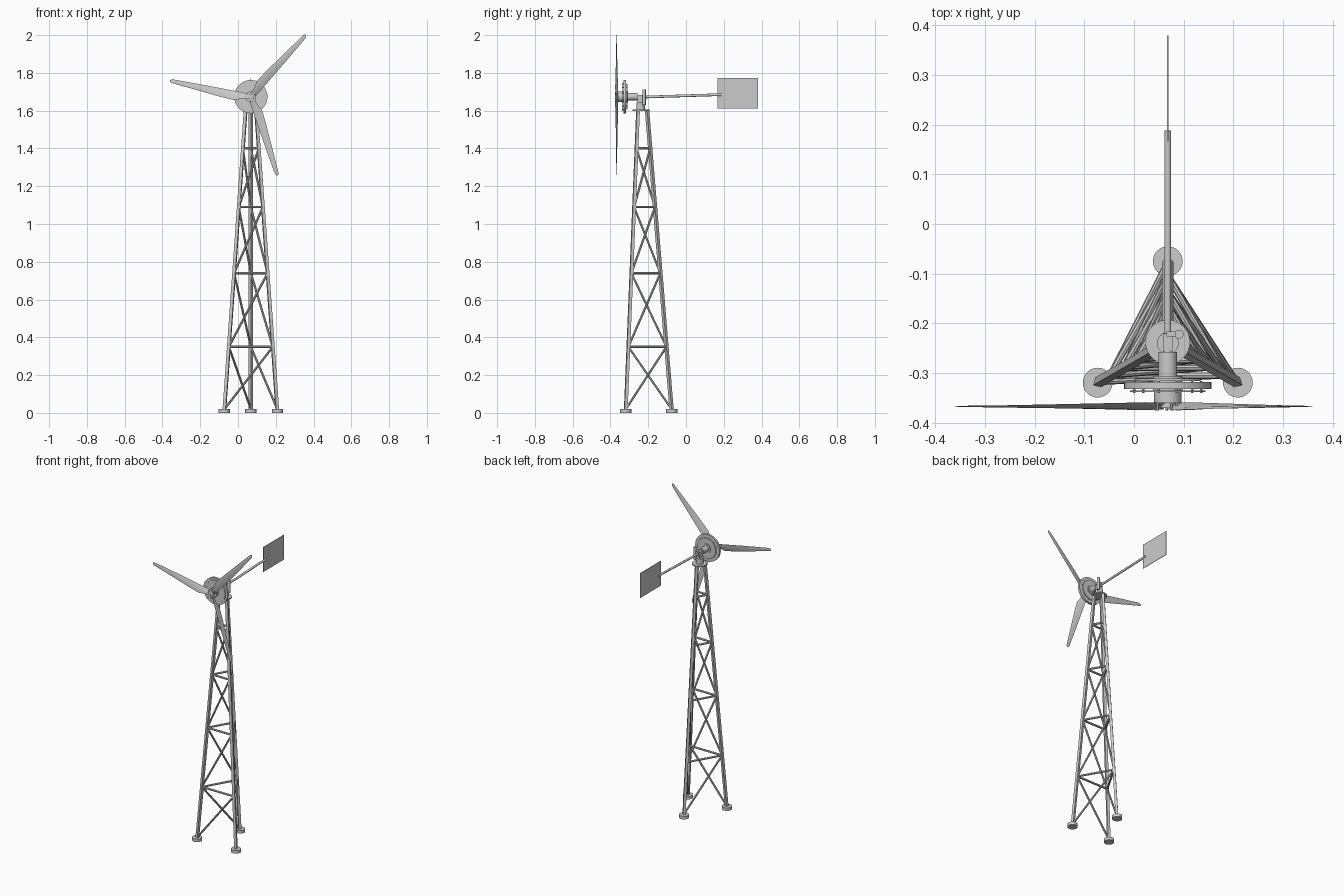
import bpy, bmesh, math
from mathutils import Vector, Matrix

if "Cube" in bpy.data.objects:
    bpy.data.objects.remove(bpy.data.objects["Cube"])

CX, CY = 0.068, -0.238      # tower axis
HZ = 1.674                  # rotor shaft height
HUB = Vector((0.069, -0.367, 1.672))


def smooth(ob):
    bpy.ops.object.select_all(action='DESELECT')
    ob.select_set(True)
    bpy.context.view_layer.objects.active = ob
    bpy.ops.object.shade_smooth_by_angle(angle=math.radians(35))


def rod(name, a, b, r, sides=12):
    a, b = Vector(a), Vector(b)
    d = b - a
    bpy.ops.mesh.primitive_cylinder_add(vertices=sides, radius=r, depth=d.length, location=(a + b) / 2)
    ob = bpy.context.object
    ob.rotation_euler = d.to_track_quat('Z', 'Y').to_euler()
    ob.name = name
    smooth(ob)
    return ob


def box(name, loc, size):
    bpy.ops.mesh.primitive_cube_add(size=1, location=loc)
    ob = bpy.context.object
    ob.scale = size
    ob.name = name
    return ob


def disc(name, y0, y1, r, sides=48):
    return rod(name, (CX, y0, HZ), (CX, y1, HZ), r, sides)


def loft(name, rings, matrix=Matrix()):
    bm = bmesh.new()
    rings = [[bm.verts.new(p) for p in ring] for ring in rings]
    n = len(rings[0])
    for a, b in zip(rings, rings[1:]):
        for i in range(n):
            j = (i + 1) % n
            bm.faces.new((a[i], a[j], b[j], b[i]))
    bm.faces.new(rings[0])
    bm.faces.new(rings[-1])
    bmesh.ops.recalc_face_normals(bm, faces=bm.faces)
    bm.transform(matrix)
    me = bpy.data.meshes.new(name)
    bm.to_mesh(me)
    bm.free()
    ob = bpy.data.objects.new(name, me)
    bpy.context.collection.objects.link(ob)
    return ob


def leg_angle(i):
    return math.radians(90 + 120 * i)


def leg_point(i, z):
    r = 0.163 + (0.032 - 0.163) * z / 1.6
    return Vector((CX + r * math.cos(leg_angle(i)), CY + r * math.sin(leg_angle(i)), z))


# square tower legs, corner outward, on round feet
for i in range(3):
    corners = [leg_angle(i) + math.pi / 2 * k for k in range(4)]
    loft("tower_leg", [[leg_point(i, z) + 0.0115 * Vector((math.cos(a), math.sin(a), 0))
                        for a in corners] for z in (0.01, 1.6)])
    p = leg_point(i, 0)
    rod("foot", p, p + Vector((0, 0, 0.02)), 0.03, 32)

# horizontal rings and one rising diagonal per face
levels = [0.02, 0.35, 0.74, 1.09, 1.4]
for k, z in enumerate(levels):
    for i in range(3):
        j = (i + 1) % 3
        if k:
            rod("ring_bar", leg_point(i, z), leg_point(j, z), 0.0065, 8)
        if k < 4:
            rod("diagonal_brace", leg_point(i, z), leg_point(j, levels[k + 1]), 0.006, 8)

# yaw bearing on the tower top
rod("top_plate", (CX, CY, 1.599), (CX, CY, 1.606), 0.045, 40)
rod("yaw_tube", (CX, CY - 0.002, 1.604), (CX, CY - 0.002, 1.642), 0.022, 32)
box("yaw_bracket", (CX, -0.239, 1.66), (0.02, 0.036, 0.045))
rod("hinge_tube", (0.091, -0.222, 1.63), (0.091, -0.222, 1.712), 0.009, 20)
box("hinge_link", (0.08, -0.222, 1.672), (0.03, 0.01, 0.03))

# generator
disc("generator_shaft", -0.262, -0.25, 0.01, 24)
disc("generator_body", -0.308, -0.258, 0.019, 32)
disc("back_rotor_disc", -0.316, -0.311, 0.066)
disc("stator_disc", -0.332, -0.318, 0.088)
disc("generator_core", -0.338, -0.306, 0.03)
disc("front_rotor_disc", -0.338, -0.335, 0.076)
for k in range(12):
    a = math.radians(30 * k + 15)
    x, z = CX + 0.07 * math.cos(a), HZ + 0.07 * math.sin(a)
    rod("rotor_bolt", (x, -0.340, z), (x, -0.316, z), 0.003, 6)

# hub with mounting bolts
disc("hub", -0.361, -0.336, 0.028, 40)
disc("hub_cap", -0.371, -0.36, 0.014, 24)
for k in range(9):
    a = math.radians(48.7 + 120 * (k // 3) + 25 * (k % 3 - 1))
    r = 0.026
    x, z = HUB.x + r * math.cos(a), HUB.z + r * math.sin(a)
    rod("hub_bolt", (x, -0.376, z), (x, -0.359, z), 0.003, 6)

# blades: stations are radius, trailing edge, leading edge, twist in degrees
stations = [(0.008, -0.014, 0.012, 30), (0.05, -0.015, 0.02, 27), (0.085, -0.015, 0.033, 17),
            (0.16, -0.0145, 0.03, 14), (0.25, -0.014, 0.023, 11), (0.34, -0.0125, 0.016, 7),
            (0.418, -0.011, 0.010, 3), (0.432, -0.008, 0.008, 2), (0.438, -0.003, 0.003, 1)]
section = [(0, 0), (0.35, -0.6), (0.75, -0.8), (1, 0), (0.75, 0.6), (0.35, 0.4)]
rings = []
for r, lo, hi, tw in stations:
    w, mid = hi - lo, (hi + lo) / 2
    t = min(0.0028, w * 0.08)
    c, s = math.cos(math.radians(tw)), math.sin(math.radians(tw))
    ring = []
    for f, y in section:
        v = w * (f - 0.5)
        ring.append((r, y * t * c - v * s, mid + v + y * t * s))
    rings.append(ring)
for k in range(3):
    turn = Matrix.Rotation(-math.radians(48.7 + 120 * k), 4, 'Y')
    smooth(loft("blade", rings, Matrix.Translation(HUB) @ turn))

# tail boom and vane
rod("tail_boom", (CX, -0.222, 1.672), (CX, 0.188, 1.685), 0.007, 16)
box("tail_vane", (CX, 0.273, 1.693), (0.003, 0.214, 0.162))
